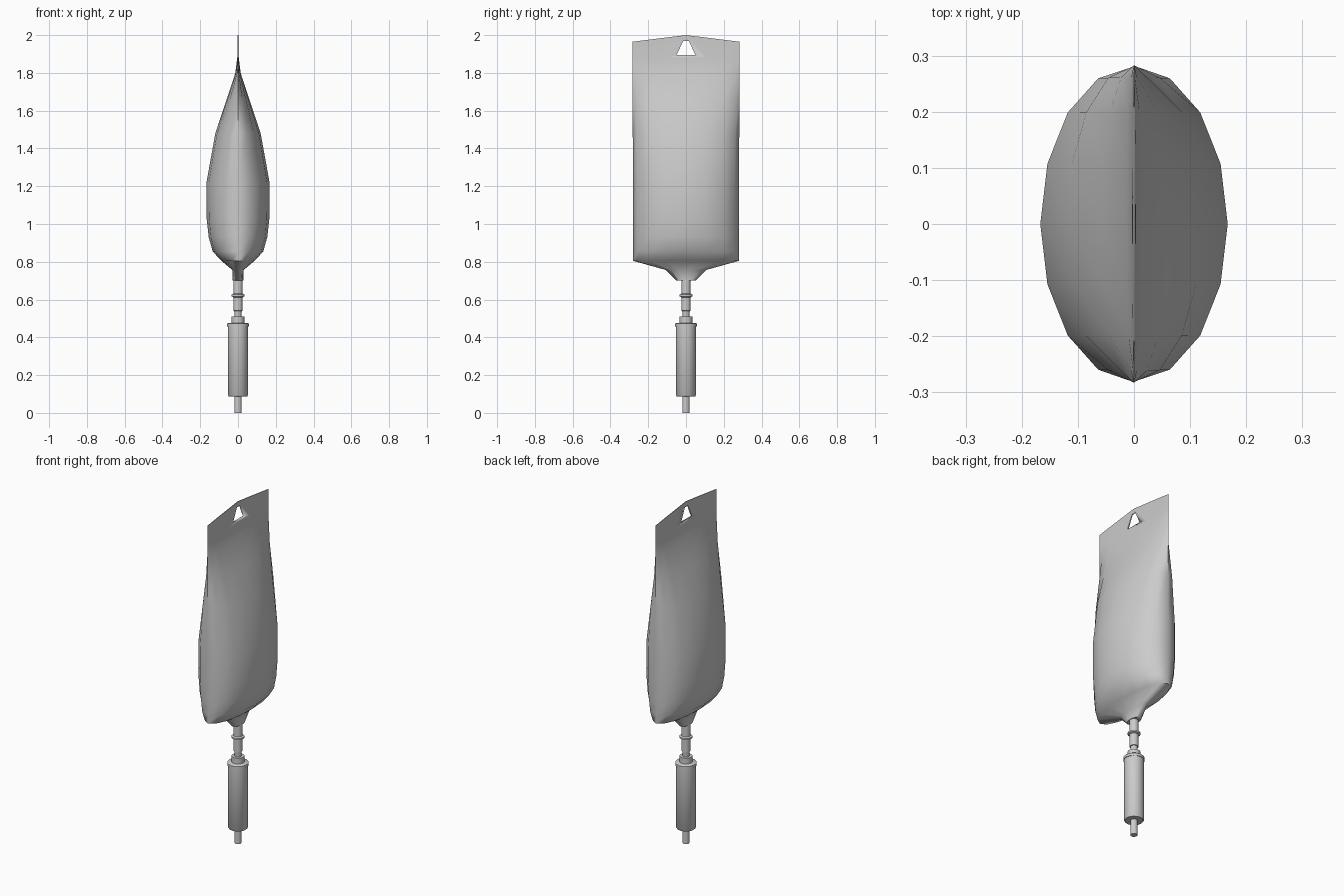
import bpy, bmesh, math

if "Cube" in bpy.data.objects:
    bpy.data.objects.remove(bpy.data.objects["Cube"])

N = 16


def make_object(name, bm, angle=40):
    bmesh.ops.recalc_face_normals(bm, faces=bm.faces)
    mesh = bpy.data.meshes.new(name)
    bm.to_mesh(mesh)
    bm.free()
    ob = bpy.data.objects.new(name, mesh)
    bpy.context.collection.objects.link(ob)
    bpy.ops.object.select_all(action='DESELECT')
    ob.select_set(True)
    bpy.context.view_layer.objects.active = ob
    bpy.ops.object.shade_smooth_by_angle(angle=math.radians(angle))
    return ob


def loft(name, rings, angle=40):
    """Skin elliptical rings (z, half x, half y, drop of z at the y ends)."""
    bm = bmesh.new()
    loops = []
    for z, rx, ry, drop in rings:
        loop = []
        for i in range(N):
            a = 2 * math.pi * i / N
            s = math.sin(a)
            loop.append(bm.verts.new((rx * math.cos(a), ry * s, z - drop * abs(s))))
        loops.append(loop)
    for low, high in zip(loops, loops[1:]):
        for i in range(N):
            j = (i + 1) % N
            bm.faces.new((low[i], low[j], high[j], high[i]))
    # end caps as strips across x, so a peaked edge stays crisp
    for loop in (loops[0], loops[-1]):
        for i in range(-4, 4):
            ids = [i % N, (i + 1) % N, (7 - i) % N, (8 - i) % N]
            bm.faces.new([loop[k] for k in dict.fromkeys(ids)])
    return make_object(name, bm, angle)


def lathe(name, profile):
    """Round part from (z, radius) pairs."""
    return loft(name, [(z, r, r, 0) for z, r in profile])


# fluid bag: round neck, full belly, flattened top seam
bag = loft("fluid_bag", [
    (0.70, 0.028, 0.050, 0),
    (0.757, 0.030, 0.108, 0),
    (0.805, 0.088, 0.280, 0),
    (0.855, 0.134, 0.280, 0),
    (0.93, 0.155, 0.280, 0),
    (1.03, 0.166, 0.281, 0),
    (1.22, 0.167, 0.281, 0),
    (1.48, 0.120, 0.282, 0),
    (1.66, 0.060, 0.283, 0),
    (1.80, 0.014, 0.283, 0),
    (1.88, 0.004, 0.283, 0),
    (2.00, 0.002, 0.283, 0.035),
], 60)

# hanging hole
bm = bmesh.new()
outline = [(-0.05, 1.895), (0.05, 1.895), (0.014, 1.97), (-0.014, 1.97)]
face = bm.faces.new([bm.verts.new((-0.1, y, z)) for y, z in outline])
ext = bmesh.ops.extrude_face_region(bm, geom=[face])
bmesh.ops.translate(bm, vec=(0.2, 0, 0),
                    verts=[g for g in ext["geom"] if isinstance(g, bmesh.types.BMVert)])
cutter = make_object("hole_cutter", bm)
cut = bag.modifiers.new("hanging_hole", 'BOOLEAN')
cut.operation = 'DIFFERENCE'
cut.solver = 'EXACT'
cut.object = cutter
bpy.context.view_layer.objects.active = bag
bpy.ops.object.modifier_apply(modifier=cut.name)
bpy.data.objects.remove(cutter)

# outlet tube, with its ring
lathe("outlet_tube", [(0.50, 0.017), (0.54, 0.020), (0.541, 0.024), (0.71, 0.025)])
lathe("tube_ring", [(0.612, 0.025), (0.617, 0.034), (0.626, 0.034), (0.631, 0.025)])

# drip chamber with cap, collar and lower tube
lathe("chamber_collar", [(0.47, 0.034), (0.51, 0.034)])
lathe("chamber_cap", [(0.457, 0.057), (0.472, 0.057), (0.476, 0.052)])
lathe("drip_chamber", [(0.088, 0.049), (0.094, 0.054), (0.46, 0.054)])
lathe("lower_tube", [(0.0, 0.019), (0.09, 0.019)])
